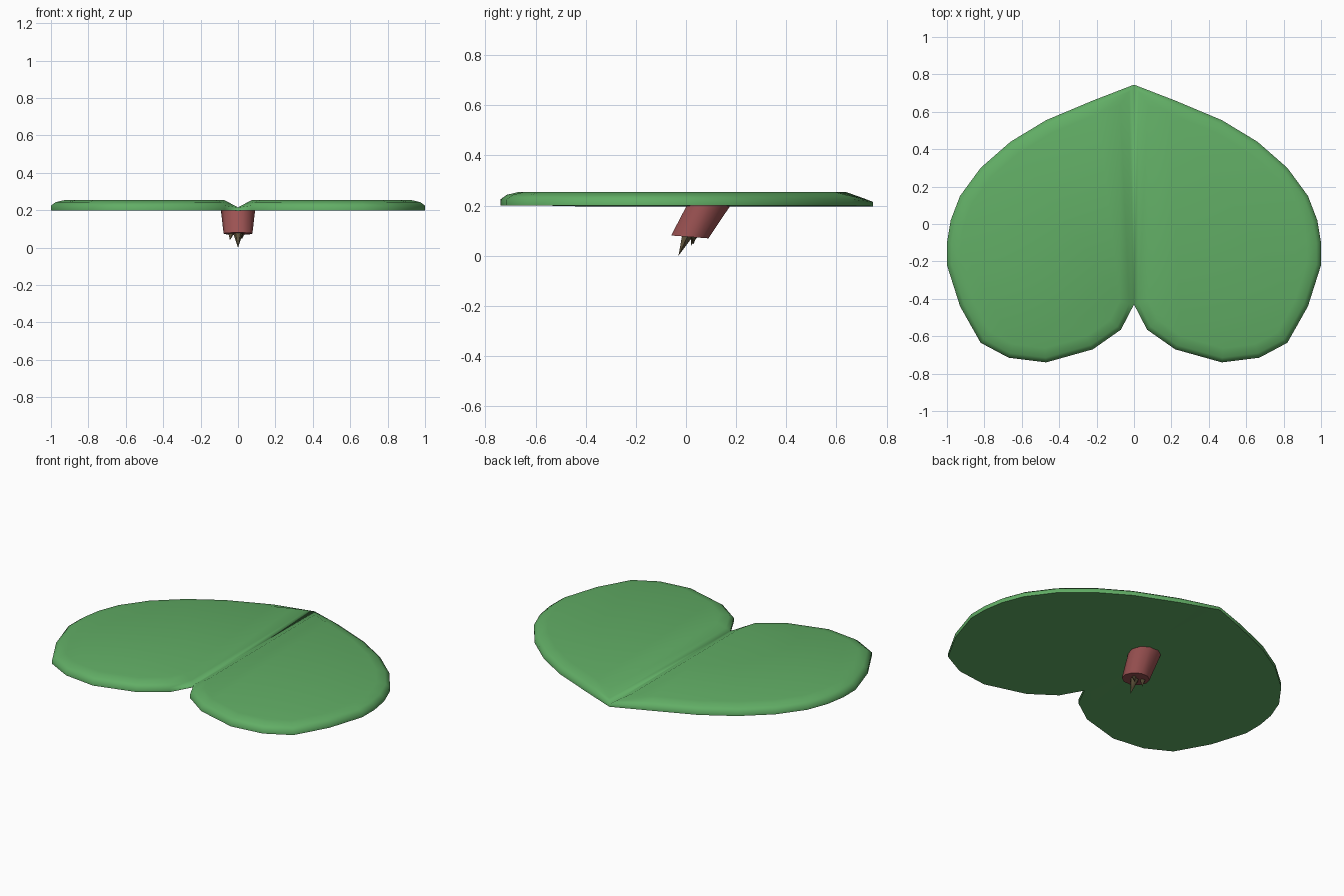
import bpy, bmesh, math
from mathutils import Vector

if "Cube" in bpy.data.objects:
    bpy.data.objects.remove(bpy.data.objects["Cube"])


def material(name, rgb):
    m = bpy.data.materials.new(name)
    m.diffuse_color = (*rgb, 1)
    m.use_nodes = True
    m.node_tree.nodes["Principled BSDF"].inputs["Base Color"].default_value = m.diffuse_color
    return m


def finish(bm, name, mat, angle=60):
    bmesh.ops.recalc_face_normals(bm, faces=bm.faces)
    me = bpy.data.meshes.new(name)
    bm.to_mesh(me)
    bm.free()
    ob = bpy.data.objects.new(name, me)
    bpy.context.collection.objects.link(ob)
    me.materials.append(mat)
    bpy.ops.object.select_all(action='DESELECT')
    bpy.context.view_layer.objects.active = ob
    ob.select_set(True)
    bpy.ops.object.shade_smooth_by_angle(angle=math.radians(angle))
    return ob


def inset(points, d):
    """Mitred inward offset of a clockwise outline."""
    out = []
    n = len(points)
    for i in range(n):
        p, a, b = (Vector(points[k % n]) for k in (i, i - 1, i + 1))
        e1, e2 = (p - a).normalized(), (b - p).normalized()
        n1, n2 = Vector((e1.y, -e1.x)), Vector((e2.y, -e2.x))
        out.append(p + (n1 + n2) * d / (1 + n1.dot(n2)))
    return out


def bridge(bm, r1, r2, skip=()):
    n = len(r1)
    for i in range(n):
        if i not in skip:
            j = (i + 1) % n
            bm.faces.new((r1[i], r1[j], r2[j], r2[i]))


green = material("leaf_green", (0.12, 0.42, 0.13))
red = material("stem_red", (0.33, 0.085, 0.085))
brown = material("root_brown", (0.13, 0.10, 0.05))

# Leaf half, from the tip round to the notch, mirrored across the midrib
outline = [(0, .745), (.22, .66), (.47, .555), (.66, .44), (.82, .30), (.93, .15),
           (.98, .02), (1, -.1), (1, -.22), (.93, -.44), (.82, -.635), (.67, -.715),
           (.47, -.74), (.22, -.67), (.07, -.565), (0, -.43)]
last = len(outline) - 1
bm = bmesh.new()
rings = []
# inset, height, height along the midrib
for d, z, zmid in [(.06, .2, .2), (0, .2, .197), (0, .225, .215),
                   (.025, .243, .229), (.075, .255, .255)]:
    rings.append([bm.verts.new((p.x, p.y, zmid if i in (0, last) else z))
                  for i, p in enumerate(inset(outline, d))])
for k in range(4):
    bridge(bm, rings[k], rings[k + 1], skip=(last,) if k == 1 else ())
bm.faces.new(rings[0])
bm.faces.new(rings[-1])
leaf = finish(bm, "leaf", green, 75)
mirror = leaf.modifiers.new("mirror", 'MIRROR')
mirror.merge_threshold = 0.0005

# Slanted stem stub under the leaf
bm = bmesh.new()
sides = 10
stem = []
for cy, cz, rx, ry, tilt in [(.093, .205, .092, .092, 0), (.015, .075, .077, .078, -.006)]:
    ring = []
    for i in range(sides):
        a = 2 * math.pi * i / sides
        ring.append(bm.verts.new((rx * math.cos(a), cy + ry * math.sin(a),
                                  cz + tilt * math.sin(a))))
    stem.append(ring)
    bm.faces.new(ring)
bridge(bm, *stem)
finish(bm, "stem", red)


# Root spikes hanging from the stem
def spike(name, base, tip, r):
    bm = bmesh.new()
    ring = [bm.verts.new(Vector(base) + Vector((r * math.cos(i * math.tau / 6),
                                               r * math.sin(i * math.tau / 6), 0)))
            for i in range(6)]
    t = bm.verts.new(tip)
    for i in range(6):
        bm.faces.new((ring[i], ring[(i + 1) % 6], t))
    bm.faces.new(ring)
    finish(bm, name, brown)


spike("root_main", (0, .008, .082), (0, -.03, 0), .027)
spike("root_left", (-.035, .035, .082), (-.043, .02, .04), .018)
spike("root_right", (.025, .03, .082), (.02, .03, .045), .016)
